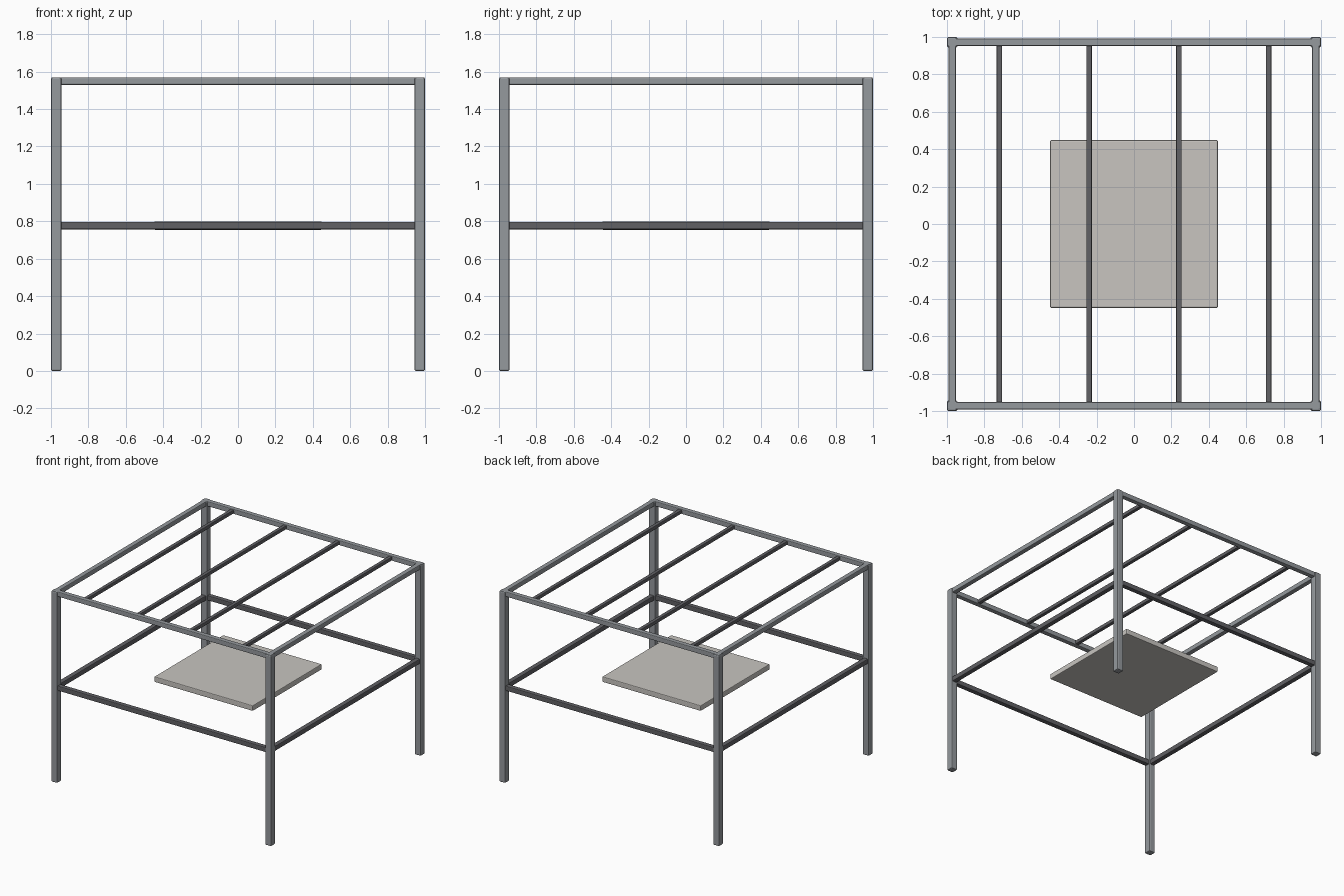
import bpy

if "Cube" in bpy.data.objects:
    bpy.data.objects.remove(bpy.data.objects["Cube"])


def material(name, rgb):
    m = bpy.data.materials.new(name)
    m.diffuse_color = (*rgb, 1)
    m.use_nodes = True
    m.node_tree.nodes["Principled BSDF"].inputs["Base Color"].default_value = m.diffuse_color
    return m


steel = material("steel", (0.30, 0.32, 0.34))
dark_steel = material("dark_steel", (0.12, 0.12, 0.13))
board = material("board", (0.58, 0.56, 0.53))


def box(name, center, size, bevel, mat):
    """Box with softly rounded edges."""
    bpy.ops.mesh.primitive_cube_add(size=1, location=center)
    ob = bpy.context.object
    ob.name = name
    ob.scale = size
    bpy.ops.object.transform_apply(location=False, rotation=False, scale=True)
    mod = ob.modifiers.new("bevel", 'BEVEL')
    mod.width = bevel
    mod.segments = 2
    ob.data.materials.append(mat)
    return ob


POST, RAIL, SLAT = 0.056, 0.04, 0.03
C = 1 - POST / 2          # post centre offset
TOP = 1.55                # centre height of the top frame
MID = 0.777               # centre height of the lower frame
LEN = 1.996               # rails run through the posts

# Corner posts
for sx, side in ((-1, "left"), (1, "right")):
    for sy, end in ((-1, "front"), (1, "back")):
        box(f"{end}_{side}_post", (sx * C, sy * C, 0.784),
            (POST, POST, 1.568), 0.008, steel)

# Top and lower rails on all four sides
for z, level, mat in ((TOP, "top", steel), (MID, "lower", dark_steel)):
    for s, end, side in ((-1, "front", "left"), (1, "back", "right")):
        box(f"{level}_{end}_rail", (0, s * C, z), (LEN, RAIL, RAIL), 0.006, mat)
        box(f"{level}_{side}_rail", (s * C, 0, z), (RAIL, LEN, RAIL), 0.006, mat)

# Roof slats between the front and back top rails
for i in range(4):
    box(f"roof_slat_{i + 1}", (-0.72 + 0.48 * i, 0, TOP),
        (SLAT, 2 * C, SLAT), 0.005, dark_steel)

# Central square panel
box("center_panel", (0, 0, MID), (0.896, 0.896, 0.045), 0.006, board)
